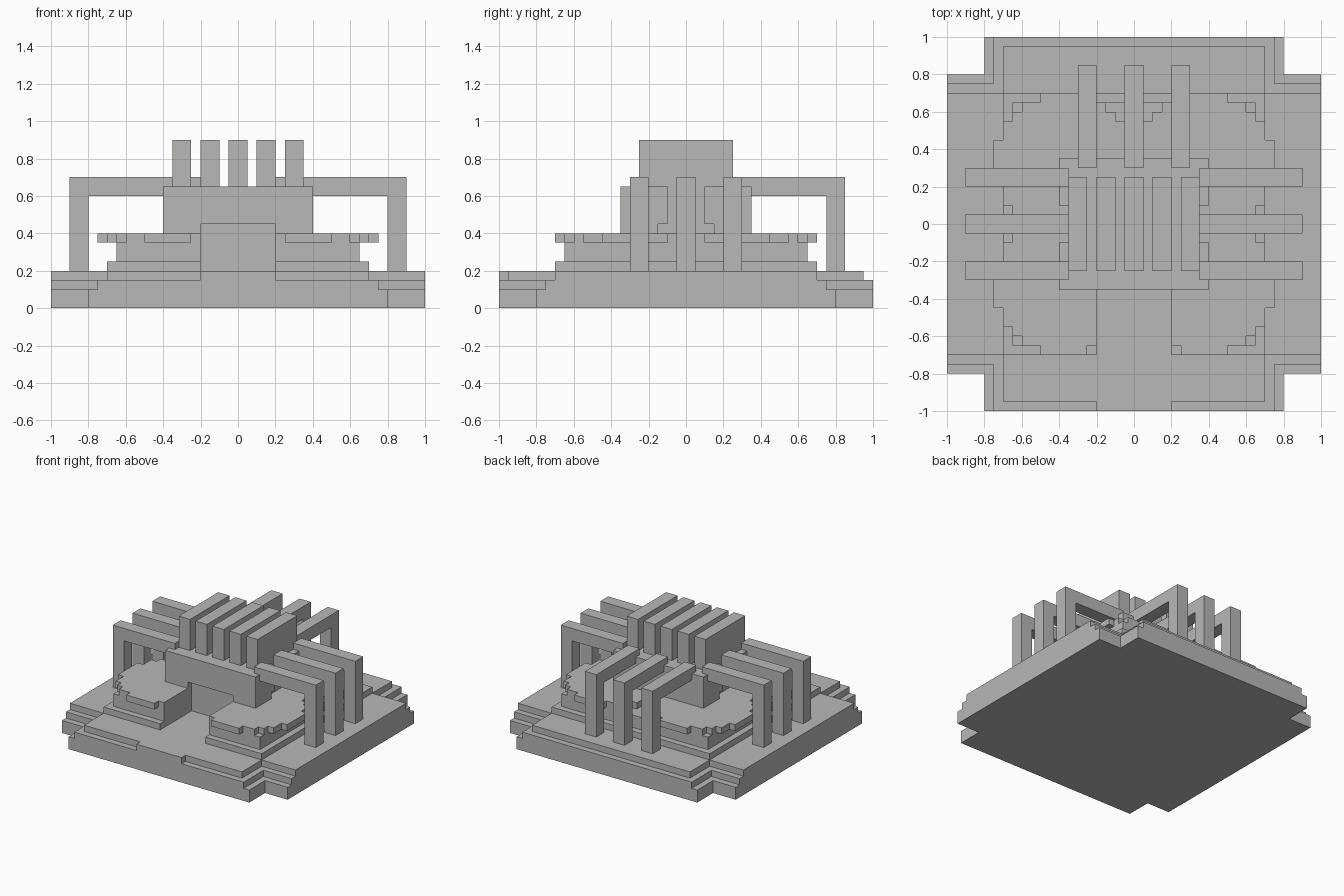
import bpy
import bmesh

cube = bpy.data.objects.get("Cube")
if cube:
    bpy.data.objects.remove(cube, do_unlink=True)

stone = bpy.data.materials.new("grey stone")
stone.use_nodes = True
GREY = (0.48, 0.48, 0.48, 1)
stone.diffuse_color = GREY
stone.node_tree.nodes["Principled BSDF"].inputs["Base Color"].default_value = GREY


def slab(name, outline, z0, z1):
    """Extrude a flat outline from z0 up to z1."""
    points = []
    for p in outline:
        p = (round(p[0], 4), round(p[1], 4))
        if not points or (p != points[-1] and p != points[0]):
            points.append(p)
    bm = bmesh.new()
    base = bm.faces.new([bm.verts.new((x, y, z0)) for x, y in points])
    top = bmesh.ops.extrude_face_region(bm, geom=[base])["geom"]
    for v in top:
        if isinstance(v, bmesh.types.BMVert):
            v.co.z = z1
    bmesh.ops.recalc_face_normals(bm, faces=bm.faces)
    mesh = bpy.data.meshes.new(name)
    bm.to_mesh(mesh)
    bm.free()
    mesh.materials.append(stone)
    obj = bpy.data.objects.new(name, mesh)
    bpy.context.collection.objects.link(obj)
    return obj


def box(name, x0, x1, y0, y1, z0, z1):
    return slab(name, [(x0, y0), (x1, y0), (x1, y1), (x0, y1)], z0, z1)


def four_way(quarter):
    """Mirror a quarter outline, running from +x round to +y, about both axes."""
    half = quarter + [(-x, y) for x, y in reversed(quarter)]
    return half + [(x, -y) for x, y in reversed(half)]


def cross(x, y, x_inner, y_inner):
    return four_way([(x, y_inner), (x_inner, y_inner), (x_inner, y)])


# Stepped base with notched corners, and the threshold at its front
DOOR = 0.2
slab("base_lower", cross(1, 1, 0.8, 0.8), 0, 0.1)
slab("base_middle", cross(1, 1, 0.75, 0.75), 0.1, 0.15)
slab("base_upper", four_way([(1, 0.7), (0.7, 0.7), (0.7, 0.95)]), 0.15, 0.2)
box("threshold", -DOOR, DOOR, -1, -0.95, 0.15, 0.2)


# Square terraces, cut by the entrance passage
def terrace(name, r, z0, z1):
    slab(name, [(r, r), (-r, r), (-r, -r), (-DOOR, -r), (-DOOR, -0.3),
                (DOOR, -0.3), (DOOR, -r), (r, -r)], z0, z1)


terrace("terrace_lower", 0.7, 0.2, 0.25)
terrace("terrace_upper", 0.65, 0.25, 0.35)

# Four stepped round decks
CURVE = [(0.375, 0.125), (0.325, 0.125), (0.325, 0.225), (0.275, 0.225),
         (0.275, 0.275), (0.225, 0.275), (0.225, 0.325), (0.125, 0.325),
         (0.125, 0.375)]
for side, sx in (("left", 1), ("right", -1)):
    for end, sy in (("front", -1), ("back", 1)):
        ring = [(0.375 + x, 0.325 + y) for x, y in four_way(CURVE)]
        if end == "front":
            ring = [(max(x, DOOR), y) for x, y in ring]
        slab(f"round_deck_{end}_{side}", [(sx * x, sy * y) for x, y in ring],
             0.35, 0.4)


# Central hall with side slots and a shallow entrance niche
def hall(name, slot, z0, z1, niche):
    right = [(0.4, 0.35), (0.4, slot), (0.35, slot),
             (0.35, -slot), (0.4, -slot), (0.4, -0.35)]
    front = [(DOOR, -0.35), (DOOR, -0.3)] if niche else []
    half = right + front
    slab(name, half + [(-x, y) for x, y in reversed(half)], z0, z1)


hall("hall_lower", 0.15, 0.2, 0.45, True)
hall("hall_upper", 0.1, 0.45, 0.65, False)

# Row of roof fins
for i in range(5):
    x = (i - 2) * 0.15
    box(f"roof_fin_{i + 1}", x - 0.05, x + 0.05, -0.25, 0.25, 0.65, 0.9)


# Buttresses: a beam from the hall to an outer post
def buttress(name, inner, outer, centre, place):
    shape = [(inner, 0.6), (outer - 0.1, 0.6), (outer - 0.1, 0.2),
             (outer, 0.2), (outer, 0.7), (inner, 0.7)]
    obj = slab(name, shape, centre - 0.05, centre + 0.05)
    for v in obj.data.vertices:
        v.co = place(*v.co)
    bm = bmesh.new()
    bm.from_mesh(obj.data)
    bmesh.ops.recalc_face_normals(bm, faces=bm.faces)
    bm.to_mesh(obj.data)
    bm.free()


for i, c in enumerate((-0.25, 0, 0.25)):
    buttress(f"left_buttress_{i + 1}", 0.35, 0.9, c, lambda a, z, b: (a, b, z))
    buttress(f"right_buttress_{i + 1}", 0.35, 0.9, c, lambda a, z, b: (-a, b, z))
    buttress(f"back_buttress_{i + 1}", 0.3, 0.85, c, lambda a, z, b: (b, a, z))
